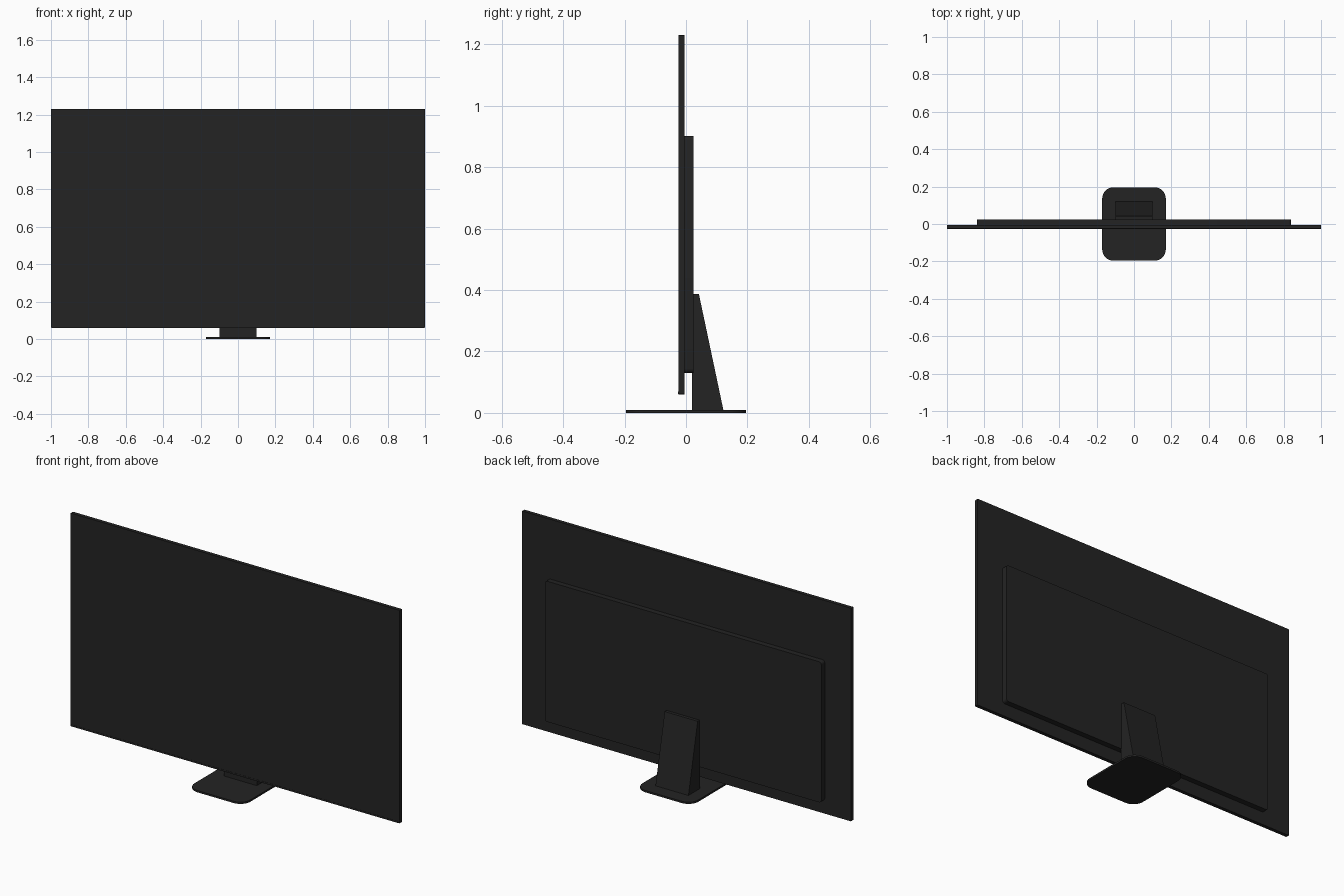
import bpy
import bmesh
import math

cube = bpy.data.objects.get("Cube")
if cube:
    bpy.data.objects.remove(cube, do_unlink=True)


def make_material(name, value):
    mat = bpy.data.materials.new(name)
    mat.use_nodes = True
    colour = (value, value, value, 1)
    mat.diffuse_color = colour
    mat.node_tree.nodes["Principled BSDF"].inputs["Base Color"].default_value = colour
    return mat


black = make_material("black plastic", 0.017)


def prism(name, outline, axis, low, high):
    """Extrude a 2D outline along the given axis from low to high."""
    def place(u, v, w):
        return {"x": (w, u, v), "y": (u, w, v), "z": (u, v, w)}[axis]

    bm = bmesh.new()
    face = bm.faces.new([bm.verts.new(place(u, v, low)) for u, v in outline])
    extruded = bmesh.ops.extrude_face_region(bm, geom=[face])["geom"]
    offset = place(0, 0, high - low)
    bmesh.ops.translate(bm, vec=offset,
                        verts=[g for g in extruded if isinstance(g, bmesh.types.BMVert)])
    bmesh.ops.recalc_face_normals(bm, faces=bm.faces)
    mesh = bpy.data.meshes.new(name)
    bm.to_mesh(mesh)
    bm.free()
    mesh.materials.append(black)
    obj = bpy.data.objects.new(name, mesh)
    bpy.context.collection.objects.link(obj)
    return obj


def rounded_rect(u0, u1, v0, v1, radius, steps):
    """Outline of a rectangle with rounded corners."""
    corners = [(u1 - radius, v1 - radius), (u0 + radius, v1 - radius),
               (u0 + radius, v0 + radius), (u1 - radius, v0 + radius)]
    points = []
    for i, (cu, cv) in enumerate(corners):
        for s in range(steps + 1):
            a = math.pi / 2 * (i + s / steps)
            points.append((cu + radius * math.cos(a), cv + radius * math.sin(a)))
    return points


def smooth(obj):
    bpy.ops.object.select_all(action="DESELECT")
    obj.select_set(True)
    bpy.context.view_layer.objects.active = obj
    bpy.ops.object.shade_smooth_by_angle(angle=math.radians(30))


# Thin display slab with a lower trim strip
prism("display_panel", rounded_rect(-1, 1, 0.06, 1.23, 0.003, 2), "y", -0.025, -0.005)
prism("lower_trim", [(-1, 0.061), (1, 0.061), (1, 0.069), (-1, 0.069)], "y", -0.026, -0.025)

# Electronics housing on the back
housing = prism("rear_housing", rounded_rect(-0.84, 0.84, 0.13, 0.902, 0.015, 4),
                "y", -0.006, 0.025)
smooth(housing)

# Wedge-shaped stand
prism("stand_neck", [(0.02, 0.008), (0.122, 0.008), (0.042, 0.387), (0.02, 0.387)],
      "x", -0.1, 0.1)

# Flat foot with rounded corners
base = prism("stand_base", rounded_rect(-0.17, 0.17, -0.196, 0.196, 0.06, 8), "z", 0, 0.01)
smooth(base)
